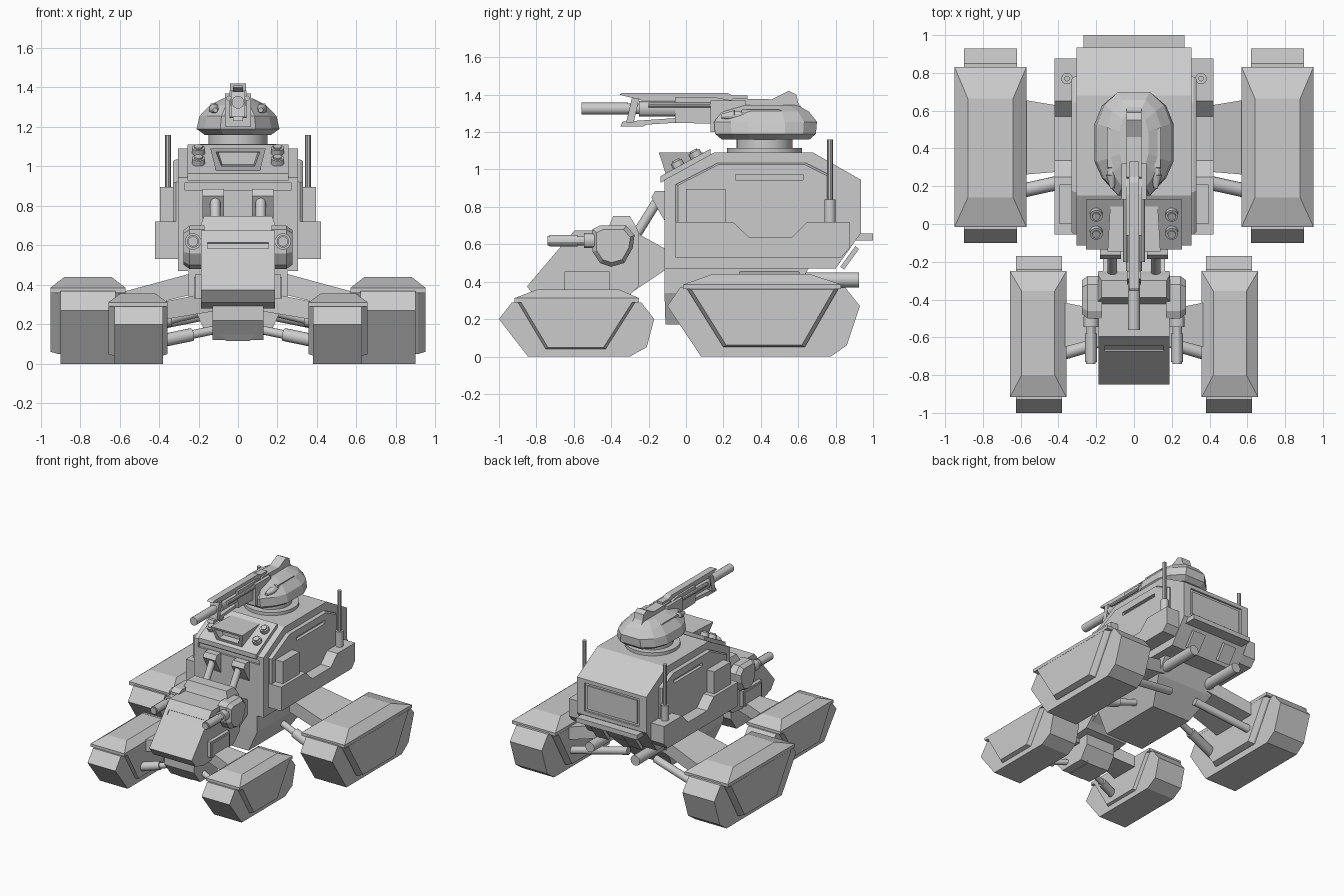
import bpy, bmesh
from math import cos, sin, pi
from mathutils import Vector


def finish(name, bm, mirror=False):
    bmesh.ops.recalc_face_normals(bm, faces=bm.faces)
    me = bpy.data.meshes.new(name)
    bm.to_mesh(me)
    bm.free()
    ob = bpy.data.objects.new(name, me)
    bpy.context.collection.objects.link(ob)
    if mirror:
        ob.modifiers.new("Mirror", 'MIRROR')
    return ob


def loft(name, rings, mirror=False):
    bm = bmesh.new()
    vs = [[bm.verts.new(p) for p in r] for r in rings]
    n = len(rings[0])
    for a, b in zip(vs, vs[1:]):
        for i in range(n):
            bm.faces.new((a[i], a[(i + 1) % n], b[(i + 1) % n], b[i]))
    bm.faces.new(vs[0])
    bm.faces.new(vs[-1])
    return finish(name, bm, mirror)


def side(prof, x, s=1.0):
    """Side profile (y, z) placed at x, scaled about its middle."""
    cy = (min(p[0] for p in prof) + max(p[0] for p in prof)) / 2
    cz = (min(p[1] for p in prof) + max(p[1] for p in prof)) / 2
    return [(x, cy + (y - cy) * s, cz + (z - cz) * s) for y, z in prof]


def prism(name, prof, x0, x1, mirror=False, taper=0, ts=0.9):
    rings = [side(prof, x0), side(prof, x1 - taper)]
    if taper:
        rings.append(side(prof, x1, ts))
    return loft(name, rings, mirror)


def rect(x0, x1, y0, y1, z):
    return [(x0, y0, z), (x1, y0, z), (x1, y1, z), (x0, y1, z)]


def box(name, x0, x1, y0, y1, z0, z1, mirror=False):
    return loft(name, [rect(x0, x1, y0, y1, z0), rect(x0, x1, y0, y1, z1)], mirror)


def rod(name, p, q, r, mirror=False, n=16, r2=None):
    p, q = Vector(p), Vector(q)
    d = (q - p).normalized()
    u = d.orthogonal().normalized()
    v = d.cross(u)
    ring = lambda c, k: [c + (u * cos(2 * pi * i / n) + v * sin(2 * pi * i / n)) * k for i in range(n)]
    ob = loft(name, [ring(p, r), ring(q, r2 or r)], mirror)
    bpy.context.view_layer.objects.active = ob
    bpy.ops.object.select_all(action='DESELECT')
    ob.select_set(True)
    bpy.ops.object.shade_smooth_by_angle()
    return ob


def cut(target, cutter):
    cutter.hide_render = True
    cutter.hide_viewport = True
    m = target.modifiers.new("Cut", 'BOOLEAN')
    m.operation, m.object, m.solver = 'DIFFERENCE', cutter, 'EXACT'


# Track pods: tread, trapezoid skirt, chamfered top cover
def track(name, tread, tx, skirt, cx, lip, top, topx):
    prism(name + "_tread", tread, tx[0], tx[1], True)
    cham = (cx[1] - cx[0]) * 0.1
    loft(name + "_skirt", [side(skirt, cx[0], .93), side(skirt, cx[0] + cham), side(skirt, cx[1] - cham),
                           side(skirt, cx[1], .93)], True)
    y0, y1, z0, z1 = lip
    loft(name + "_cover", [rect(*cx, y0, y1, z0), rect(*cx, y0, y1, z1), rect(*topx, *top)], True)


track("rear_track", [(-.10, .27), (.08, 0), (.775, 0), (.86, .06), (.93, .27), (.85, .37), (-.03, .37)],
      (.62, .90), [(.0, .37), (.20, .05), (.635, .05), (.82, .37)], (.57, .95),
      (-.015, .83, .36, .385), (.14, .665, .44), (.64, .88))
track("front_track", [(-1, .2), (-.845, 0), (-.30, 0), (-.21, .05), (-.17, .2), (-.24, .29), (-.93, .29)],
      (.38, .625), [(-.905, .3), (-.75, .04), (-.43, .04), (-.265, .3)], (.358, .657),
      (-.917, -.25, .29, .312), (-.80, -.355, .357), (.42, .595))

# Suspension arms and struts
def yz(x, y0, y1, z0, z1):
    return [(x, y0, z0), (x, y1, z0), (x, y1, z1), (x, y0, z1)]

loft("rear_arm", [yz(.12, .30, .58, .38, .49), yz(.60, .26, .66, .26, .36)], True)
loft("front_arm", [yz(.10, -.58, -.47, .27, .37), yz(.40, -.66, -.41, .22, .31)], True)
for nm, a, b, r in (("rear_strut", (.12, .28, .28), (.62, .17, .16), .025),
                    ("front_strut", (.08, -.60, .18), (.42, -.70, .11), .022)):
    a, b = Vector(a), Vector(b)
    rod(nm, a, b, r, True)
    rod(nm + "_sleeve", a.lerp(b, .45), b, r * 1.5, True)
rod("rear_brace", (.12, .55, .26), (.62, .62, .16), .03, True)

# Main hull
hull = prism("hull", [(-.115, .47), (-.115, .945), (.15, 1.09), (.68, 1.09), (.935, .945), (.935, .66), (.80, .47)],
             -.305, .305)
plate = prism("side_plate", [(-.055, .55), (-.055, .92), (.17, 1.035), (.64, 1.035), (.78, .965), (.78, .55)],
              .29, .33, True, .015, .97)
cut(plate, box("side_slot_cutter", .30, .4, .265, .625, .945, .972))
plate.modifiers.move(1, 0)
cut(hull, box("rear_panel_cutter", -.24, .24, .92, 1.1, .69, .915))
box("rear_panel", -.22, .22, .90, .93, .71, .895)
cut(hull, box("front_slot_cutter", -.27, .27, -.2, -.10, .88, .915))
loft("belly", [rect(-.17, .17, -.11, .42, .17), rect(-.25, .25, -.115, .58, .34), rect(-.25, .25, -.115, .66, .48)])
box("rear_bumper", -.267, .267, .90, 1.0, .62, .657)
prism("rear_pad", [(.905, .59), (.925, .575), (.845, .465), (.825, .48)], .09, .2, True)
rod("exhaust", (.2, .55, .41), (.2, .925, .41), .04, True)

# Side sponsons, boxes and antennas
prism("sponson", [(-.055, .53), (-.055, .72), (.25, .72), (.335, .64), (.57, .64), (.65, .72), (.875, .72),
                  (.875, .58), (.83, .53)], .29, .42, True)
box("side_box", .30, .395, 0, .21, .70, .895, True)
rod("antenna_base", (.355, .77, .70), (.355, .77, .84), .03, True)
rod("antenna", (.355, .77, .84), (.355, .77, 1.16), .015, True, 10)

# Front roof panel with hood and lamps
prism("roof_panel", [(-.135, .93), (-.135, .965), (.13, 1.11), (.13, 1.06)], -.255, .255)
hood = loft("hood", [[(-.105, -.10, .95), (.105, -.10, .95), (.12, .12, 1.06), (-.12, .12, 1.06)],
                     [(-.14, -.145, 1.09), (.14, -.145, 1.09), (.125, .115, 1.09), (-.125, .115, 1.09)]])
cut(hood, loft("hood_cutter", [[(-.09, -.2, .985), (.09, -.2, .985), (.12, -.2, 1.075), (-.12, -.2, 1.075)],
                               [(-.08, -.07, 1.01), (.08, -.07, 1.01), (.1, -.07, 1.07), (-.1, -.07, 1.07)]]))
for y, z in ((.06, 1.07), (-.035, 1.018)):
    rod("roof_lamp", (.2, y, z - .01), (.2, y - .018, z + .025), .034, True, 12)
    rod("roof_lamp_lens", (.2, y - .015, z + .02), (.2, y - .022, z + .033), .022, True, 12)

# Pistons linking hull and cab
prism("piston_bracket", [(-.11, .72), (-.11, .885), (-.165, .885), (-.185, .85), (-.135, .76)], .07, .18, True)
rod("piston", (.115, -.13, .87), (.115, -.26, .66), .026, True)

# Cab
cab = prism("cab", [(-.85, .375), (-.595, .675), (-.41, .675), (-.39, .69), (-.27, .69), (-.25, .66), (-.25, .38),
                    (-.32, .31), (-.70, .28), (-.80, .31)], -.187, .187)
prism("neck", [(-.30, .68), (-.10, .57), (-.10, .47), (-.34, .31)], -.165, .165)
loft("cab_hatch", [rect(-.19, .19, -.425, -.255, .67), rect(-.19, .19, -.41, -.27, .70),
                   rect(-.172, .172, -.39, -.30, .75)])
cut(cab, prism("visor_cutter", [(-.69, .60), (-.665, .63), (-.64, .61), (-.665, .58)], -.155, .155))
prism("cab_gearbox", [(-.74, .22), (-.74, .32), (-.38, .32), (-.38, .22), (-.45, .12), (-.66, .12)], -.13, .13)
loft("gearbox_keel", [[(-.06, -.66, .117), (.06, -.66, .117), (.06, -.45, .117), (-.06, -.45, .117)],
                      rect(-.13, .13, -.72, -.40, .2)])
box("step_box", .17, .215, -.65, -.41, .33, .455, True)
box("step_box_face", .2, .222, -.635, -.425, .33, .44, True)

# Cab side guns
pod = [(-.50, .56), (-.50, .68), (-.46, .70), (-.32, .70), (-.275, .65), (-.285, .58), (-.33, .50), (-.40, .48), (-.46, .50)]
prism("gun_pod", pod, .17, .275, True, .03, .8)
rod("side_gun", (.228, -.74, .62), (.228, -.48, .62), .026, True, 12)
rod("side_gun_sleeve", (.228, -.73, .62), (.228, -.58, .62), .032, True, 12)
rod("side_gun_collar", (.228, -.545, .62), (.228, -.49, .62), .042, True, 12)

# Turret ring and head
rod("turret_ring", (0, .42, 1.08), (0, .42, 1.115), .2, n=32)
rod("turret_neck", (0, .42, 1.11), (0, .42, 1.17), .15, n=32)
half = [(.09, .15), (.17, .24), (.21, .33), (.21, .53), (.17, .63), (.09, .70)]
plan = half + [(-x, y) for x, y in reversed(half)]
lay = lambda z, sx, sy, c=.43: [(x * sx, c + (y - c) * sy, z) for x, y in plan]
loft("turret_head", [lay(1.16, .8, .85), lay(1.19, 1, .98), lay(1.255, .93, 1), lay(1.31, .68, .84), lay(1.345, .36, .6)])
prism("turret_fin", [(.16, 1.29), (.25, 1.38), (.46, 1.375), (.55, 1.42), (.59, 1.40), (.60, 1.355), (.675, 1.26)],
      -.04, .04)
box("mantlet", -.065, .065, .13, .32, 1.20, 1.37)
rod("turret_tube", (.12, .26, 1.29), (.12, .52, 1.29), .024, True, 12)
rod("turret_tube_tip", (.12, .26, 1.29), (.115, .19, 1.285), .028, True, 12, .012)
prism("turret_rail", [(.28, 1.27), (.30, 1.32), (.50, 1.32), (.58, 1.27)], .10, .14, True)

# Main gun
rod("gun_barrel", (0, -.56, 1.325), (0, .15, 1.325), .028)
rod("gun_muzzle", (0, -.56, 1.325), (0, -.31, 1.325), .032)
rod("gun_sleeve", (0, -.25, 1.325), (0, -.05, 1.325), .043, n=12)
prism("gun_housing", [(-.06, 1.25), (-.06, 1.385), (.16, 1.385), (.30, 1.36), (.30, 1.24)], -.042, .042)
prism("gun_top_rail", [(-.355, 1.40), (-.34, 1.41), (.22, 1.41), (.25, 1.395), (.33, 1.395), (.33, 1.37), (-.24, 1.37)],
      -.026, .026)
prism("gun_lower_rail", [(-.35, 1.23), (-.34, 1.255), (-.20, 1.265), (-.05, 1.275), (-.05, 1.25), (-.21, 1.24),
                         (-.23, 1.23)], -.026, .026)
prism("gun_clamp", [(-.32, 1.25), (-.28, 1.25), (-.25, 1.38), (-.29, 1.38)], -.036, .036)
rod("gun_side_rod", (.045, -.2, 1.345), (.045, .14, 1.345), .014, True, 10)
